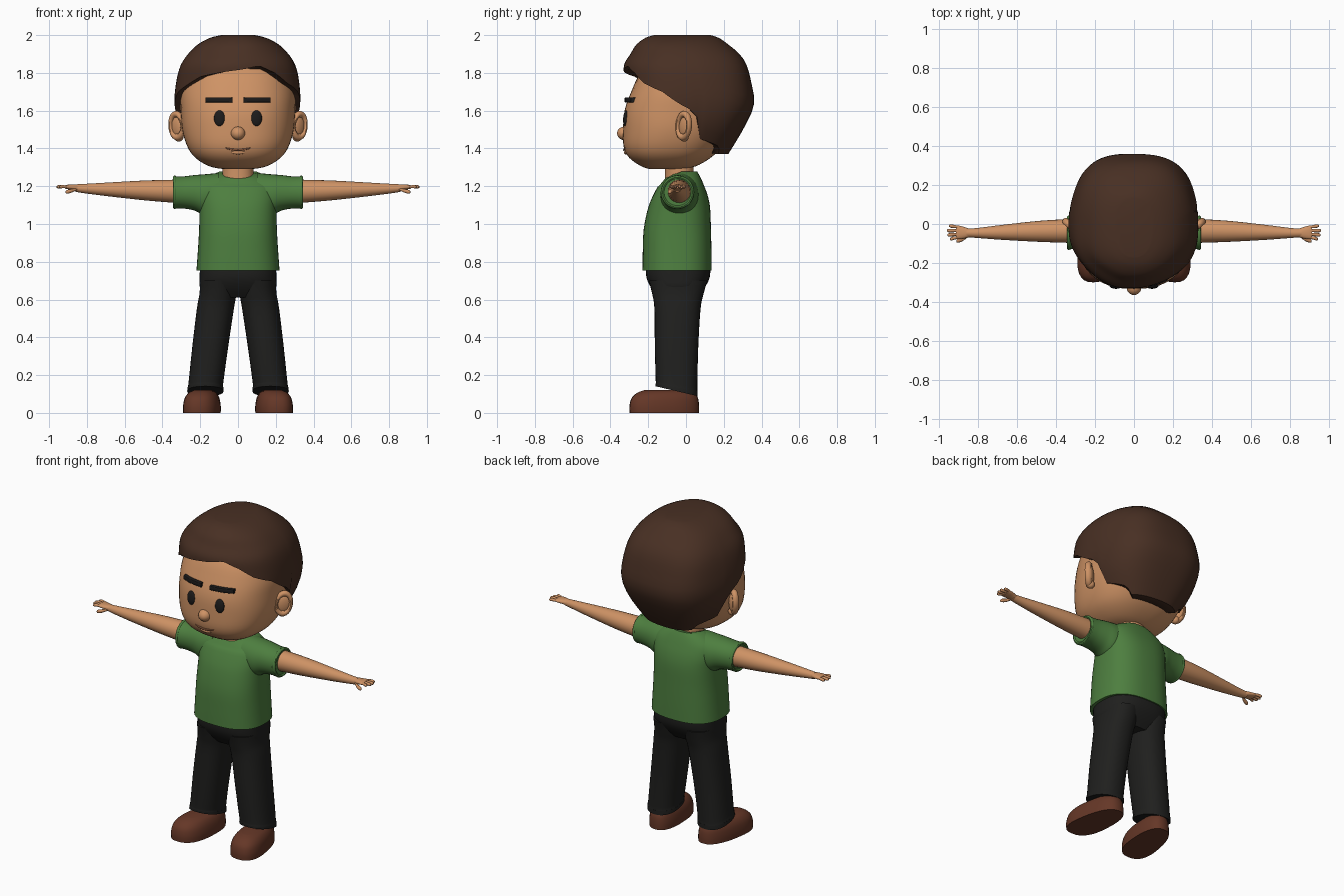
import bpy, bmesh
from math import sin, cos, pi, radians
from mathutils import Matrix, Vector, Euler

if "Cube" in bpy.data.objects:
    bpy.data.objects.remove(bpy.data.objects["Cube"])


def material(name, rgb):
    m = bpy.data.materials.new(name)
    m.diffuse_color = (*rgb, 1)
    m.use_nodes = True
    m.node_tree.nodes["Principled BSDF"].inputs["Base Color"].default_value = m.diffuse_color
    return m


SKIN = material("skin", (0.62, 0.29, 0.13))
HAIR = material("hair_brown", (0.065, 0.029, 0.017))
GREEN = material("shirt_green", (0.075, 0.21, 0.05))
BLACK = material("trouser_black", (0.014, 0.014, 0.013))
SHOE = material("shoe_brown", (0.13, 0.038, 0.02))
DARK = material("eye_dark", (0.012, 0.011, 0.011))
LIP = material("lip_brown", (0.33, 0.13, 0.06))


def finish(ob, name, mat, mirror=False, angle=45):
    ob.name = name
    ob.data.transform(ob.matrix_basis)
    ob.matrix_basis = Matrix()
    ob.data.materials.append(mat)
    bpy.ops.object.select_all(action='DESELECT')
    ob.select_set(True)
    bpy.context.view_layer.objects.active = ob
    bpy.ops.object.shade_smooth_by_angle(angle=radians(angle))
    if mirror:
        ob.modifiers.new("mirror", 'MIRROR')
    return ob


def spow(v, p):
    return (1 if v >= 0 else -1) * abs(v) ** (2 / p)


def smooth_rows(rows, steps=4):
    # Catmull-Rom interpolation of the section table
    out = []
    for i in range(len(rows) - 1):
        a, b, c, d = (rows[max(0, min(len(rows) - 1, k))] for k in range(i - 1, i + 3))
        for s in range(steps):
            t = s / steps
            out.append([q + t / 2 * ((r - p) + t * (2 * p - 5 * q + 4 * r - e + t * (3 * (q - r) + e - p)))
                        for p, q, r, e in zip(a, b, c, d)])
    return out + [rows[-1]]


def skin_rings(name, rings, mat, **kw):
    bm = bmesh.new()
    vr = [[bm.verts.new(p) for p in ring] for ring in rings]
    n = len(vr[0])
    for a, b in zip(vr, vr[1:]):
        for i in range(n):
            bm.faces.new((a[i], a[(i + 1) % n], b[(i + 1) % n], b[i]))
    bm.faces.new(vr[0])
    bm.faces.new(vr[-1])
    bmesh.ops.recalc_face_normals(bm, faces=bm.faces)
    me = bpy.data.meshes.new(name)
    bm.to_mesh(me)
    bm.free()
    ob = bpy.data.objects.new(name, me)
    bpy.context.collection.objects.link(ob)
    return finish(ob, name, mat, **kw)


def loft(name, rows, mat, p=2.2, n=32, axis='z', warp=None, **kw):
    # each row: position on axis, two centre coordinates, two radii
    rings = []
    for t, c1, c2, r1, r2 in smooth_rows(rows):
        ring = []
        for i in range(n):
            a = 2 * pi * i / n
            u, v = c1 + r1 * spow(cos(a), p), c2 + r2 * spow(sin(a), p)
            q = Vector((u, v, t) if axis == 'z' else (t, u, v))
            ring.append(warp(q) if warp else q)
        rings.append(ring)
    return skin_rings(name, rings, mat, **kw)


def ball(name, loc, scale, mat, rot=(0, 0, 0), **kw):
    bpy.ops.mesh.primitive_uv_sphere_add(segments=20, ring_count=12, location=loc, rotation=rot)
    bpy.context.object.scale = scale
    return finish(bpy.context.object, name, mat, **kw)


def tube(name, pts, r, mat, **kw):
    # small tube following a path that runs along x
    rows = [(x, y, z, r * f, r * f) for (x, y, z), f in zip(pts, [.5] + [1] * (len(pts) - 2) + [.5])]
    return loft(name, rows, mat, n=10, axis='x', **kw)


def fb(z, w, front, back):
    return (z, 0, (front + back) / 2, w, (back - front) / 2)


# head and neck
HEAD = [fb(1.29, .07, -.19, -.03), fb(1.305, .15, -.235, .05), fb(1.35, .225, -.30, .13),
        fb(1.41, .268, -.33, .19), fb(1.5, .295, -.333, .25), fb(1.6, .303, -.325, .29),
        fb(1.7, .303, -.29, .30), fb(1.8, .27, -.24, .28), fb(1.9, .18, -.14, .18)]
loft("head", HEAD, SKIN, p=2.4, n=48)
loft("neck", [(1.18, 0, -.035, .09, .08), (1.26, 0, -.035, .083, .076), (1.36, 0, -.035, .083, .076)], SKIN)


def face_y(x, z):
    _, _, c, w, d = min(smooth_rows(HEAD, 12), key=lambda r: abs(r[0] - z))
    return c - d * (1 - (abs(x) / w) ** 2.4) ** (1 / 2.4)


# face features
ball("nose", (0, -.325, 1.48), (.038, .04, .036), SKIN)
ball("eye", (.098, face_y(.098, 1.56) + .002, 1.56), (.029, .012, .042), DARK, rot=(-.08, 0, .12), mirror=True)
loft("eyebrow", [(x, face_y(x, 1.657) - .004, 1.657 + dz, .014, .013)
                 for x, dz in ((.03, -.001), (.07, 0), (.12, 0), (.172, 0))],
     DARK, p=8, n=16, axis='x', mirror=True)
tube("mouth", [(x, face_y(x, 1.40) - .001, 1.392 + 2.5 * x * x) for x in (-.065, -.04, 0, .04, .065)], .005, LIP)
tube("lower_lip", [(x, face_y(x, 1.38) + .004, 1.379) for x in (-.035, 0, .035)], .011, SKIN)

# ears: rim, bowl and lobe
ear_rot = Euler((0, radians(8), radians(-42)))
ball("ear_bowl", (.318, -.005, 1.515), (.045, .02, .06), SKIN, rot=(0, radians(8), radians(42)), mirror=True)
bpy.ops.mesh.primitive_torus_add(major_segments=28, minor_segments=10, major_radius=.05, minor_radius=.014)
rim = bpy.context.object
rim.data.transform(Matrix.Rotation(pi / 2, 4, 'X'))
rim.data.transform(Matrix.Diagonal((.85, 1.3, 1.25, 1)))
rim.location, rim.rotation_euler = (.323, -.012, 1.52), (0, radians(8), radians(42))
finish(rim, "ear_rim", SKIN, mirror=True)
ball("ear_lobe", (.313, -.01, 1.46), (.024, .024, .024), SKIN, mirror=True)

# hair: sections from crown down, cut off along a hairline
SECTIONS = [fb(2.0, .09, -.17, .13), fb(1.985, .15, -.215, .175), fb(1.95, .215, -.26, .225),
            fb(1.9, .265, -.29, .285), fb(1.84, .303, -.325, .325), fb(1.75, .325, -.325, .35),
            fb(1.63, .332, -.33, .365), fb(1.5, .30, -.27, .305), fb(1.37, .215, -.20, .225)]
LINE = [(-180, 1.37), (-133, 1.37), (-129, 1.41), (-100, 1.45), (-94, 1.59), (-70, 1.70), (-50, 1.745),
        (-35, 1.78), (0, 1.815), (18, 1.838), (35, 1.80), (50, 1.745), (70, 1.70), (94, 1.59),
        (100, 1.45), (129, 1.41), (133, 1.37), (180, 1.37)]


def lerp_table(rows, x):
    for a, b in zip(rows, rows[1:]):
        lo, hi = min(a[0], b[0]), max(a[0], b[0])
        if lo <= x <= hi:
            t = (x - a[0]) / (b[0] - a[0])
            return [p + (q - p) * t for p, q in zip(a, b)]
    return rows[-1]


FINE = smooth_rows(SECTIONS)


def hair_point(deg, t):
    z = 2.0 - (2.0 - lerp_table(LINE, deg)[1]) * t ** 1.7
    _, _, c, w, d = lerp_table(FINE, z)
    a = radians(deg)
    f = 1 + .014 * sin(5 * a + 2.5 * t) * min(1, 2 * t)
    return Vector((f * w * spow(sin(a), 2.35), c - f * d * spow(cos(a), 2.35), z))


degs = [-180 + 5 * i for i in range(72)]
rings = [[hair_point(d, j / 18) for d in degs] for j in range(19)]
rings.append([Vector((p.x * .72, .01 + (p.y - .01) * .72, p.z + .005)) for p in rings[-1]])
skin_rings("hair", rings, HAIR, angle=50)


# shirt
def neckline(q):
    if q.z > 1.2:
        q.z += min(0, .4 * (q.y + .025) * (q.z - 1.2) / .075)
    return q


loft("shirt", [(.755, 0, -.047, .22, .183), (.85, 0, -.047, .213, .182), (.97, 0, -.046, .206, .178),
               (1.08, 0, -.037, .204, .165), (1.15, 0, -.03, .207, .145), (1.21, 0, -.025, .197, .118),
               (1.25, 0, -.025, .155, .1), (1.277, 0, -.025, .1, .085)], GREEN, p=2.5, n=48, warp=neckline)
loft("sleeve", [(.1, -.032, 1.155, .1, .115), (.18, -.035, 1.155, .1, .108), (.23, -.038, 1.165, .092, .094),
                (.29, -.042, 1.167, .086, .085), (.34, -.045, 1.167, .086, .086)],
     GREEN, axis='x', p=2.1, mirror=True)
bpy.ops.mesh.primitive_torus_add(major_segments=32, minor_segments=8, major_radius=.079, minor_radius=.01,
                                 location=(.335, -.045, 1.168), rotation=(0, pi / 2, 0))
finish(bpy.context.object, "sleeve_cuff", GREEN, mirror=True)

# arms and hands
loft("arm", [(.28, -.036, 1.172, .062, .064), (.36, -.036, 1.174, .06, .06), (.5, -.038, 1.178, .053, .052),
             (.68, -.043, 1.183, .038, .037), (.8, -.046, 1.187, .026, .026), (.86, -.046, 1.19, .022, .02)],
     SKIN, axis='x', p=2, n=24, mirror=True)
loft("palm", [(.84, -.046, 1.19, .02, .018), (.87, -.045, 1.194, .029, .015), (.9, -.043, 1.196, .035, .012),
              (.915, -.043, 1.196, .034, .009)], SKIN, axis='x', n=20, mirror=True)
for i, (y0, y1, tip) in enumerate(((-.016, -.01, .95), (-.034, -.034, .96), (-.052, -.056, .958), (-.068, -.077, .945))):
    tube(f"finger_{i + 1}", [(.89, y0, 1.196), (.925, (y0 + y1) / 2, 1.198), (tip - .008, y1, 1.197), (tip, y1, 1.196)],
         .0085, SKIN, mirror=True)
tube("thumb", [(.85, -.06, 1.186), (.88, -.078, 1.176), (.905, -.086, 1.17), (.912, -.087, 1.169)],
     .01, SKIN, mirror=True)

# trousers
loft("trouser_hips", [(.8, 0, -.042, .2, .17), (.72, 0, -.042, .203, .168), (.66, 0, -.043, .2, .14),
                      (.61, 0, -.043, .16, .1)], BLACK, p=2.6, n=40)


def hem(q):
    if q.z < .2:
        q.z -= .22 * (q.y + .05) * (.2 - q.z) / .08
    return q


loft("trouser_leg", [(.115, .173, -.05, .096, .112), (.135, .172, -.05, .095, .112), (.15, .171, -.05, .092, .11),
                     (.35, .147, -.05, .095, .115), (.55, .12, -.045, .098, .122), (.63, .106, -.043, .098, .136),
                     (.7, .1, -.042, .101, .155)], BLACK, p=2.3, warp=hem, mirror=True)


# shoes turned slightly outward, narrower at the heel
def splay(q):
    k = (q.y + .115) / .185
    q.x = .187 + (q.x - .187) * (1 - .12 * k) - .022 * k
    return q


loft("shoe", [(0, .187, -.115, .094, .184), (.04, .187, -.115, .094, .184), (.08, .187, -.112, .086, .175),
              (.108, .186, -.105, .068, .15), (.122, .185, -.1, .04, .115)],
     SHOE, p=2.5, warp=splay, mirror=True)
